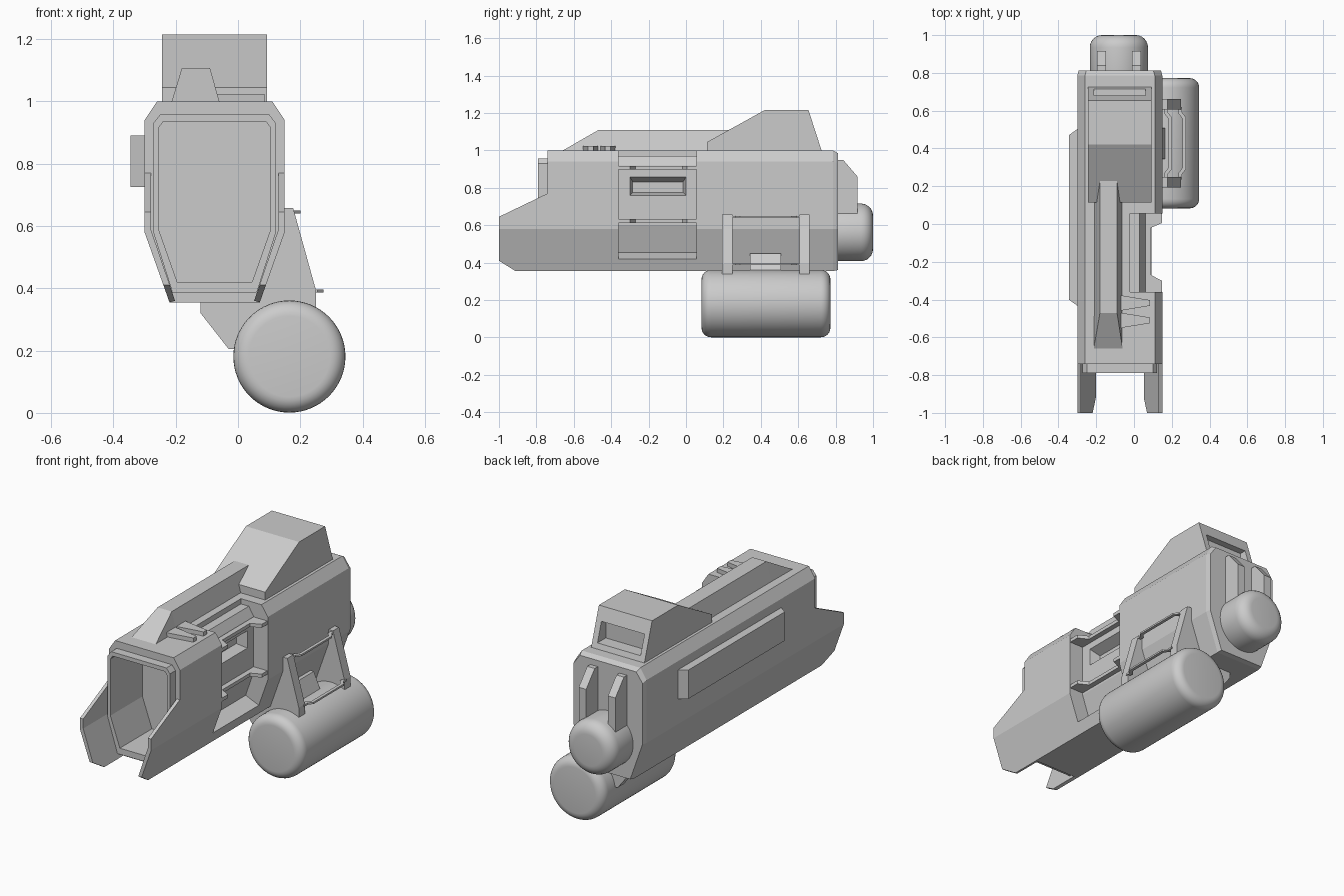
import bpy, bmesh, math
from mathutils import Vector

if "Cube" in bpy.data.objects:
    bpy.data.objects.remove(bpy.data.objects["Cube"])

CX = -0.075  # symmetry plane of the main housing


def loft(name, rings, smooth=False):
    """Skin equal-length rings of points and cap both ends."""
    bm = bmesh.new()
    vs = [[bm.verts.new(p) for p in r] for r in rings]
    n = len(rings[0])
    for a, b in zip(vs, vs[1:]):
        for i in range(n):
            j = (i + 1) % n
            bm.faces.new((a[i], a[j], b[j], b[i]))
    bm.faces.new(vs[0][::-1])
    bm.faces.new(vs[-1])
    bmesh.ops.recalc_face_normals(bm, faces=bm.faces)
    me = bpy.data.meshes.new(name)
    bm.to_mesh(me)
    bm.free()
    ob = bpy.data.objects.new(name, me)
    bpy.context.collection.objects.link(ob)
    if smooth:
        bpy.ops.object.select_all(action='DESELECT')
        ob.select_set(True)
        bpy.context.view_layer.objects.active = ob
        bpy.ops.object.shade_smooth_by_angle(angle=math.radians(40))
    return ob


def ring(pts, axis, d):
    if axis == 'x':
        return [(d, p, q) for p, q in pts]
    if axis == 'y':
        return [(p, d, q) for p, q in pts]
    return [(p, q, d) for p, q in pts]


def prism(name, pts, axis, a, b):
    return loft(name, [ring(pts, axis, a), ring(pts, axis, b)])


def rect(a0, a1, b0, b1):
    return [(a0, b0), (a1, b0), (a1, b1), (a0, b1)]


def sym(half):
    """Mirror a half outline (half-width, z) around the housing centre."""
    return [(CX + w, z) for w, z in half] + [(CX - w, z) for w, z in reversed(half)]


def mirror_pts(pts):
    return [(2 * CX - x, z) for x, z in pts]


def cut(ob, cutter):
    m = ob.modifiers.new('cut', 'BOOLEAN')
    m.operation, m.object, m.solver = 'DIFFERENCE', cutter, 'EXACT'
    bpy.context.view_layer.objects.active = ob
    bpy.ops.object.modifier_apply(modifier=m.name)


def drop(*obs):
    for o in obs:
        bpy.data.objects.remove(o, do_unlink=True)


def drum(name, x, z, r, y0, y1, b, seg=48):
    """Cylinder along y with rounded rims."""
    steps = [math.pi / 2 * i / 6 for i in range(7)]
    prof = [(y0 + b - b * math.cos(t), r - b + b * math.sin(t)) for t in steps]
    prof += [(y1 - b + b * math.cos(t), r - b + b * math.sin(t)) for t in reversed(steps)]
    rings = [[(x + q * math.cos(k * math.tau / seg), y, z + q * math.sin(k * math.tau / seg))
              for k in range(seg)] for y, q in prof]
    return loft(name, rings, True)


# Main housing with chamfered rear
half = [(0.145, 0.355), (0.225, 0.58), (0.225, 0.94), (0.185, 1.0)]
outline = sym(half)
rear = sym([(0.14, 0.36), (0.218, 0.58), (0.218, 0.93), (0.178, 0.985)])
body = loft('main_housing', [ring(outline, 'y', -0.74), ring(outline, 'y', 0.785),
                             ring(rear, 'y', 0.812)])

# Muzzle collar and bore
collar = prism('muzzle_collar', sym([(0.135, 0.385), (0.197, 0.58), (0.197, 0.93), (0.175, 0.958)]),
               'y', -0.79, -0.73)
bore = prism('bore_cutter', sym([(0.12, 0.42), (0.18, 0.59), (0.18, 0.915), (0.165, 0.935)]),
             'y', -0.85, -0.5)
cut(body, bore)
cut(collar, bore)

# Wraparound recess on the right side, with a slot in its floor
recess = prism('recess_cutter', [(-0.02, 1.1), (-0.02, 0.97), (0.03, 0.97), (0.06, 0.92),
                                 (0.06, 0.6), (0.01, 0.455), (0.093, 0.42), (0.3, 0.33),
                                 (0.3, 1.1)], 'y', -0.36, 0.055)
slot = loft('slot_cutter', [ring(rect(-0.302, 0.002, 0.757, 0.863), 'x', 0.07),
                            ring(rect(-0.285, -0.015, 0.775, 0.832), 'x', 0.0)])
cut(body, recess)
cut(body, slot)
drop(bore, recess, slot)

# Bracket plates across the recess
strip = [(0.0, -0.36), (0.147, -0.36), (0.147, -0.30), (0.09, -0.27),
         (0.09, -0.02), (0.147, 0.005), (0.147, 0.055), (0.0, 0.055)]
for i, z in enumerate((0.612, 0.897)):
    prism(f'recess_bracket_{i}', strip, 'z', z, z + 0.02)

# Muzzle prongs, cut to the side silhouette
wall = [(0.145, 0.355), (0.225, 0.58), (0.225, 0.772), (0.205, 0.772), (0.205, 0.59), (0.127, 0.36)]
for side, s in (('right', 1), ('left', -1)):
    ob = prism(f'muzzle_prong_{side}', [(CX + s * w, z) for w, z in wall], 'y', -1.0, -0.7)
    bm = bmesh.new()
    bm.from_mesh(ob.data)
    for co, no in (((0, -1, 0.645), (0, -0.125, 0.26)), ((0, -1, 0.41), (0, -0.05, -0.08))):
        geom = bm.verts[:] + bm.edges[:] + bm.faces[:]
        r = bmesh.ops.bisect_plane(bm, geom=geom, plane_co=Vector(co), plane_no=Vector(no),
                                   clear_outer=True)
        edges = [e for e in r['geom_cut'] if isinstance(e, bmesh.types.BMEdge)]
        bmesh.ops.holes_fill(bm, edges=edges)
    bmesh.ops.recalc_face_normals(bm, faces=bm.faces)
    bm.to_mesh(ob.data)
    bm.free()

# Left side panel with sloped ends
prism('left_panel', [(-0.29, -0.44), (-0.345, -0.40), (-0.345, 0.47), (-0.29, 0.51)],
      'z', 0.725, 0.89)

# Long top rail with ramped front
loft('top_rail', [
    [(-0.213, -0.66, 0.99), (-0.06, -0.66, 0.99), (-0.06, -0.658, 1.0), (-0.213, -0.658, 1.0)],
    [(-0.213, -0.47, 0.99), (-0.06, -0.47, 0.99), (-0.09, -0.47, 1.108), (-0.18, -0.47, 1.108)],
    [(-0.213, 0.23, 0.99), (-0.06, 0.23, 0.99), (-0.09, 0.23, 1.108), (-0.18, 0.23, 1.108)]])

# Rear sight block with window
sight = prism('sight_block', [(0.113, 0.99), (0.113, 1.045), (0.42, 1.215), (0.655, 1.215),
                              (0.728, 0.99)], 'x', -0.244, 0.093)
window = prism('window_cutter', rect(-0.213, 0.06, 1.03, 1.14), 'y', 0.64, 0.9)
cut(sight, window)
drop(window)

# Tapered ribs on the front roof
for i, y in enumerate((-0.51, -0.418)):
    prism(f'roof_rib_{i}', [(-0.08, y - 0.042), (0.085, y - 0.015), (0.085, y + 0.015),
                            (-0.08, y + 0.042)], 'z', 0.98, 1.024)

# Rear fins and rounded cap
fin = [(0.79, 0.95), (0.84, 0.95), (0.917, 0.86), (0.917, 0.655), (0.79, 0.655)]
for side, x in (('left', -0.195), ('right', -0.01)):
    prism(f'rear_fin_{side}', fin, 'x', x, x + 0.047)
drum('rear_cap', -0.08, 0.562, 0.154, 0.74, 1.0, 0.065)

# Side tank
drum('side_tank', 0.165, 0.181, 0.18, 0.083, 0.772, 0.05, 64)

# Tank carrier plates
plate = [(-0.12, 0.36), (-0.12, 0.32), (-0.03, 0.205), (0.165, 0.2), (0.25, 0.335),
         (0.25, 0.395), (0.177, 0.658), (0.14, 0.658), (0.14, 0.58), (0.06, 0.36)]
for i, y in enumerate((0.193, 0.606)):
    prism(f'tank_carrier_{i}', plate, 'y', y, y + 0.055)

# Bent bars between the carrier plates
for name, x, z in (('upper', 0.2, 0.64), ('lower', 0.275, 0.386)):
    bar = [(x - 0.04, 0.235), (x - 0.02, 0.235), (x - 0.02, 0.265), (x, 0.29), (x, 0.565),
           (x - 0.02, 0.59), (x - 0.02, 0.62), (x - 0.04, 0.62), (x - 0.04, 0.585),
           (x - 0.018, 0.557), (x - 0.018, 0.298), (x - 0.04, 0.27)]
    prism(f'carrier_bar_{name}', bar, 'z', z, z + 0.01)

# Saddle block between housing and tank
prism('tank_saddle', [(0.06, 0.45), (0.125, 0.45), (0.165, 0.36), (0.165, 0.3), (0.03, 0.3)],
      'y', 0.343, 0.507)
